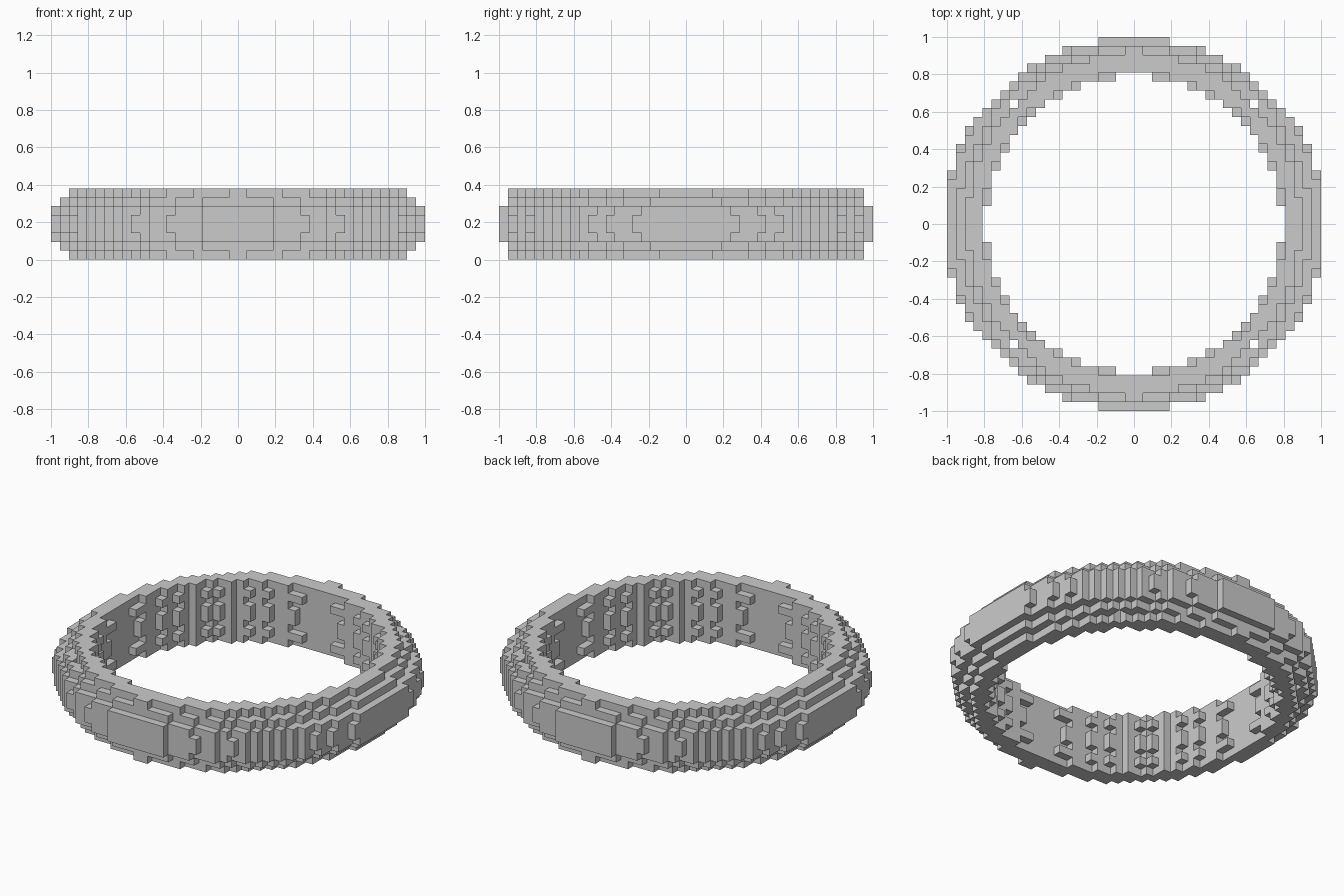
import bpy

if "Cube" in bpy.data.objects:
    bpy.data.objects.remove(bpy.data.objects["Cube"])

U = 1 / 21          # block size
N, LAYERS = 21, 8

# Per layer pair, from rim to middle: inner radius, outer radius in x, outer radius in y (in blocks)
SECTION = [(17.1, 18.8, 19.2), (16.62, 19.9, 19.95), (17.0, 21.15, 20.82), (16.75, 21.4, 20.95)]


def filled(i, j, k):
    """True when the block belongs to the ring."""
    if not 0 <= k < LAYERS:
        return False
    x, y = abs(i + 0.5), abs(j + 0.5)
    layer = min(k, LAYERS - 1 - k)
    inner, ax, by = SECTION[layer]
    if x == 13.5 and y == 13.5:                 # small gaps on the diagonals
        return False
    if layer == 0 and x < 1 and 19 < y < 20:    # rim tips front and back
        return True
    return x * x + y * y >= inner ** 2 and (x / ax) ** 2 + (y / by) ** 2 <= 1


# Outward face corners for each of the six directions
SIDES = {
    (1, 0, 0): [(1, 0, 0), (1, 1, 0), (1, 1, 1), (1, 0, 1)],
    (-1, 0, 0): [(0, 0, 0), (0, 0, 1), (0, 1, 1), (0, 1, 0)],
    (0, 1, 0): [(0, 1, 0), (0, 1, 1), (1, 1, 1), (1, 1, 0)],
    (0, -1, 0): [(0, 0, 0), (1, 0, 0), (1, 0, 1), (0, 0, 1)],
    (0, 0, 1): [(0, 0, 1), (1, 0, 1), (1, 1, 1), (0, 1, 1)],
    (0, 0, -1): [(0, 0, 0), (0, 1, 0), (1, 1, 0), (1, 0, 0)],
}

# Block ring: keep only the exposed faces
index, faces = {}, []
for i in range(-N, N):
    for j in range(-N, N):
        for k in range(LAYERS):
            if not filled(i, j, k):
                continue
            for (dx, dy, dz), corners in SIDES.items():
                if filled(i + dx, j + dy, k + dz):
                    continue
                faces.append([index.setdefault((i + a, j + b, k + c), len(index))
                              for a, b, c in corners])

mesh = bpy.data.meshes.new("block_ring")
mesh.from_pydata([(a * U, b * U, c * U) for a, b, c in index], [], faces)
mesh.update()
ring = bpy.data.objects.new("block_ring", mesh)
bpy.context.collection.objects.link(ring)
